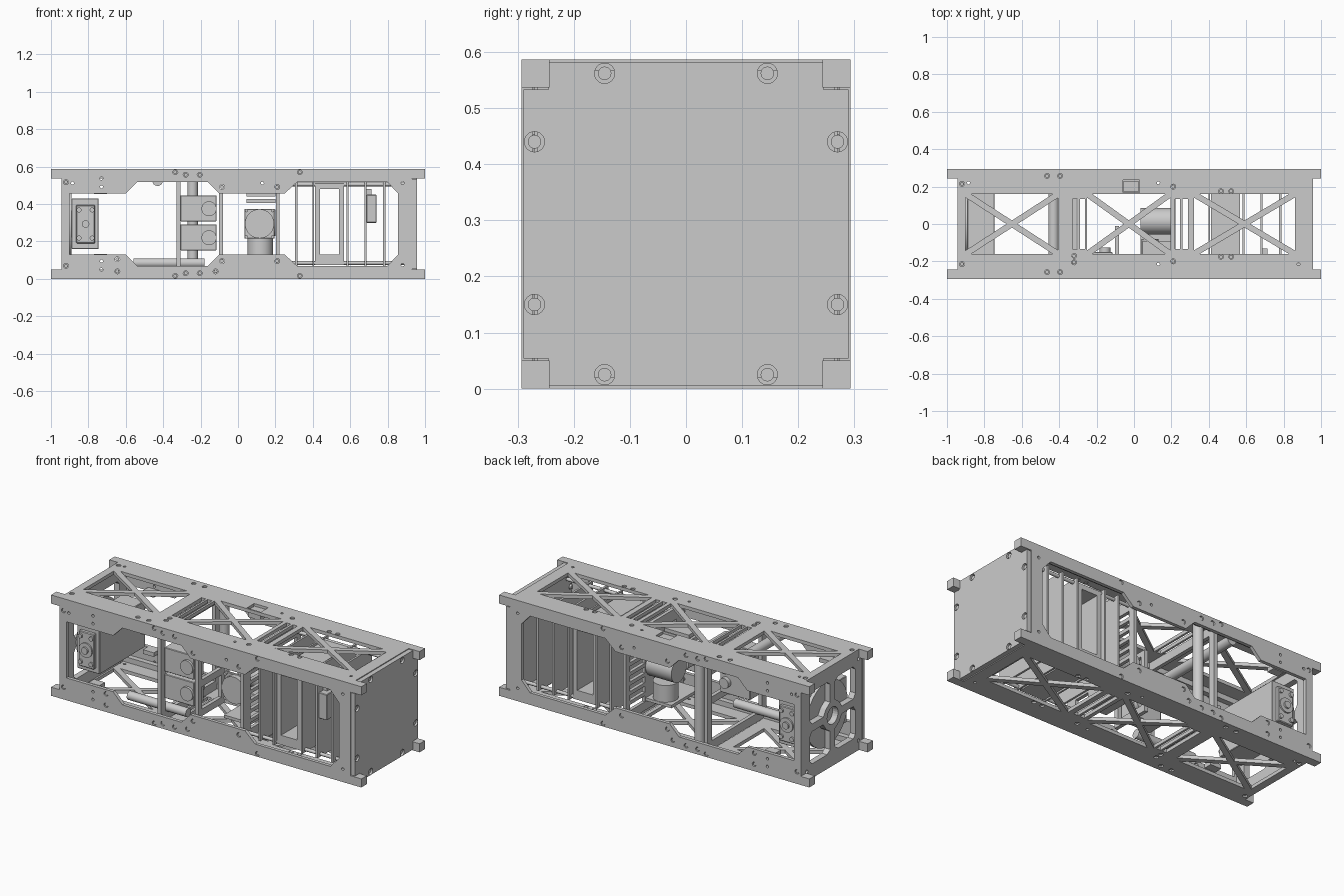
import bpy, bmesh, math
from mathutils import Matrix

if "Cube" in bpy.data.objects:
    bpy.data.objects.remove(bpy.data.objects["Cube"])

W, H, T = 0.293, 0.587, 0.02      # half width, height, panel thickness
ZC = H / 2


def add(name, me):
    ob = bpy.data.objects.new(name, me)
    bpy.context.scene.collection.objects.link(ob)
    return ob


def box(name, x0, x1, y0, y1, z0, z1, bevel=0):
    bm = bmesh.new()
    m = Matrix.Translation(((x0+x1)/2, (y0+y1)/2, (z0+z1)/2)) @ Matrix.Diagonal((x1-x0, y1-y0, z1-z0, 1))
    bmesh.ops.create_cube(bm, size=1, matrix=m)
    if bevel:
        bmesh.ops.bevel(bm, geom=bm.edges[:], offset=bevel, segments=1, affect='EDGES')
    me = bpy.data.meshes.new(name)
    bm.to_mesh(me)
    bm.free()
    return add(name, me)


def cyl(name, c, r, depth, axis, n=32):
    rot = {'x': Matrix.Rotation(math.pi/2, 4, 'Y'), 'y': Matrix.Rotation(math.pi/2, 4, 'X'), 'z': Matrix()}[axis]
    bm = bmesh.new()
    bmesh.ops.create_cone(bm, cap_ends=True, segments=n, radius1=r, radius2=r, depth=depth,
                          matrix=Matrix.Translation(c) @ rot)
    me = bpy.data.meshes.new(name)
    bm.to_mesh(me)
    bm.free()
    me.shade_smooth()
    me.set_sharp_from_angle(angle=math.radians(35))
    return add(name, me)


# Flat plate cut from an outline with holes; pos is the mid-plane position
PLANES = {'xy': lambda p: Matrix.Translation((0, 0, p)),
          'xz': lambda p: Matrix(((1, 0, 0, 0), (0, 0, -1, p), (0, 1, 0, 0), (0, 0, 0, 1))),
          'yz': lambda p: Matrix(((0, 0, 1, p), (1, 0, 0, 0), (0, 1, 0, 0), (0, 0, 0, 1)))}


def plate(name, outer, holes, t, plane, pos):
    cu = bpy.data.curves.new(name, 'CURVE')
    cu.dimensions, cu.fill_mode, cu.extrude = '2D', 'BOTH', t / 2
    for pts in [outer] + holes:
        sp = cu.splines.new('POLY')
        sp.points.add(len(pts) - 1)
        for q, (u, v) in zip(sp.points, pts):
            q.co = (u, v, 0, 1)
        sp.use_cyclic_u = True
    tmp = add(name + "_outline", cu)
    dg = bpy.context.evaluated_depsgraph_get()
    me = bpy.data.meshes.new_from_object(tmp.evaluated_get(dg))
    bpy.data.objects.remove(tmp)
    bm = bmesh.new()
    bm.from_mesh(me)
    bmesh.ops.remove_doubles(bm, verts=bm.verts[:], dist=1e-5)
    bm.transform(PLANES[plane](pos))
    bmesh.ops.recalc_face_normals(bm, faces=bm.faces[:])
    bm.to_mesh(me)
    bm.free()
    me.shade_flat()
    return add(name, me)


def rect(x0, x1, y0, y1):
    return [(x0, y0), (x1, y0), (x1, y1), (x0, y1)]


def circ(u, v, r, n=16):
    return [(u + r*math.cos(2*math.pi*i/n), v + r*math.sin(2*math.pi*i/n)) for i in range(n)]


def tabbed(v0, v1, inset, xl=-0.945, xr=0.93):
    a, b = v0 + inset, v1 - inset
    return [(-1, v0), (1, v0), (1, a), (xr, a), (xr, b), (1, b), (1, v1), (-1, v1), (-1, b), (xl, b), (xl, a), (-1, a)]


def truss(x0, x1, b, d=0.032):
    c, a = (x0+x1)/2, (x1-x0)/2
    L = math.hypot(a, b)
    ex, ey = d/2*L/b, d/2*L/a
    tris = []
    for s in (1, -1):
        tris.append([(c+s*ex, 0), (c+s*a, b-ey), (c+s*a, ey-b)])
        tris.append([(c, s*ey), (c+a-ex, s*b), (c-a+ex, s*b)])
    return tris


# Corner rails
for sy in (-1, 1):
    for z in (T, H - 0.05):
        y = sy * 0.258
        box("corner_rail", -1, 1, y-0.015, y+0.015, z, z+0.03)

# Side panels with one long stepped opening and sunken screws
half = [(-0.90, 0.13), (-0.60, 0.13), (-0.54, 0.07), (-0.16, 0.07), (-0.10, 0.13),
        (0.25, 0.13), (0.315, 0.07), (0.80, 0.07), (0.855, 0.13)]
opening = half + [(x, H - z) for x, z in reversed(half)]
pairs = [(-0.92, 0.07), (-0.335, 0.017), (-0.28, 0.03), (-0.205, 0.03), (-0.085, 0.095), (0.21, 0.095), (0.33, 0.017)]
side_screws = pairs + [(x, H - z) for x, z in pairs] + [(-0.645, 0.04), (-0.645, 0.105), (-0.12, 0.04)]
pins = [(-0.73, 0.05), (-0.73, 0.095), (-0.73, H-0.05), (-0.73, H-0.095), (0.13, H-0.075), (0.88, 0.075), (0.88, H-0.075), (-0.885, H-0.075)]
for s, nm in ((-1, "front"), (1, "back")):
    holes = [opening] + [circ(x, z, 0.013) for x, z in side_screws] + [circ(x, z, 0.008, 12) for x, z in pins]
    plate(nm + "_panel", tabbed(0, H, 0.05), holes, T, 'xz', s*(W - T/2))
    for x, z in side_screws:
        cyl(nm + "_panel_screw", (x, s*(W - 0.013), z), 0.010, 0.016, 'y', 12)

# Top and bottom truss panels
windows = [t for a, b in ((-0.9, -0.405), (-0.25, 0.195), (0.32, 0.86)) for t in truss(a, b, 0.16)]
slots = [rect(a, b, -0.135, 0.135) for a, b in ((-0.33, -0.302), (-0.29, -0.262), (0.218, 0.246), (0.26, 0.288))]
deck_screws = [(x, s*y) for s in (-1, 1) for x, y in
               ((-0.92, 0.215), (-0.465, 0.257), (-0.395, 0.257), (0.21, 0.2), (0.465, 0.175), (0.52, 0.175))]
deck_screws += [(-0.32, -0.17), (-0.32, -0.205)]
for z, s, nm in ((T/2, -1, "bottom"), (H - T/2, 1, "top")):
    holes = windows + slots + [circ(x, y, 0.013) for x, y in deck_screws] + \
        [circ(x, y, 0.008, 12) for x, y in ((-0.885, 0.22), (0.13, 0.22), (0.13, -0.215), (0.88, -0.215))]
    if s > 0:
        holes.append(rect(-0.06, 0.03, 0.168, 0.235))
    plate(nm + "_panel", tabbed(T-W, W-T, 0.03), holes, T, 'xy', z)
    for x, y in deck_screws:
        cyl(nm + "_panel_screw", (x, y, z - s*0.003), 0.010, 0.014, 'z', 12)

# Solid end plate with notched corners and recessed screws
spots = [(s*y, z) for s in (-1, 1) for y, z in ((0.145, 0.025), (0.145, H-0.025), (0.27, 0.15), (0.27, 0.44))]
a, b, c = 0.245, 0.29, 0.054
end_outline = [(-a, 0.005), (a, 0.005), (a, c), (b, c), (b, H-c), (a, H-c), (a, H-0.005), (-a, H-0.005),
               (-a, H-c), (-b, H-c), (-b, c), (-a, c)]
plate("end_plate", end_outline, [circ(y, z, 0.018, 24) for y, z in spots], 0.027, 'yz', 0.9435)
for y, z in spots:
    cyl("end_plate_screw", (0.936, y, z), 0.012, 0.028, 'x', 20)

# Open end frame: four windows around a drilled octagonal hub
quad = [(0.022, 0.085), (0.022, 0.19), (0.05, 0.21), (0.19, 0.21), (0.21, 0.19), (0.21, 0.05), (0.19, 0.022), (0.085, 0.022), (0.06, 0.06)]
quads = [[(sy*y, ZC + sz*z) for y, z in quad] for sy in (-1, 1) for sz in (-1, 1)]
rim = [circ(sy*0.238, ZC + sz*0.238, 0.01, 12) for sy in (-1, 1) for sz in (-1, 1)]
plate("end_frame", rect(-0.272, 0.272, T, H-T), quads + rim + [circ(0, ZC, 0.05, 24)], 0.035, 'yz', -0.9275)

# Instrument housing behind the open end
cyl("housing_disc", (-0.9, 0, ZC), 0.19, 0.02, 'x', 48)
box("instrument_housing", -0.89, -0.745, -0.21, 0.21, 0.16, 0.43, 0.003)
for s in (-1, 1):
    box("housing_cover", -0.865, -0.765, s*0.222-0.012, s*0.222+0.012, 0.19, 0.395, 0.004)
    cyl("housing_hub", (-0.815, s*0.236, ZC), 0.042, 0.012, 'y')
    cyl("housing_shaft", (-0.815, s*0.242, ZC), 0.02, 0.02, 'y', 20)
    for dx in (-0.035, 0.035):
        for dz in (-0.075, 0.075):
            cyl("housing_bolt", (-0.815+dx, s*0.236, ZC+dz), 0.013, 0.014, 'y', 16)
    for z in (0.12, 0.465):
        box("housing_bracket", -0.77, -0.70, s*0.25-0.025, s*0.25+0.025, z-0.012, z+0.012)

# Three torque rods, one per axis
cyl("torque_rod_y", (-0.43, 0, 0.525), 0.028, 0.53, 'y')
cyl("torque_rod_x", (-0.37, -0.2, 0.085), 0.025, 0.38, 'x')
cyl("torque_rod_z", (-0.242, 0.22, ZC), 0.028, 0.54, 'z')

# Inner frames and slotted bulkhead
plate("inner_frame", rect(-0.27, 0.27, T, H-T), [rect(-0.23, 0.23, 0.07, H-0.07)], 0.022, 'yz', -0.318)
plate("wheel_bracket", rect(-0.25, -0.01, 0.1, 0.46), [rect(-0.22, -0.04, 0.14, 0.27), rect(-0.22, -0.04, 0.31, 0.43)], 0.022, 'yz', -0.09)
rungs = [rect(u0, u1, 0.10+i*0.056, 0.135+i*0.056) for i in range(7) for u0, u1 in ((0.09, 0.225), (-0.2, -0.1))]
plate("slotted_bulkhead", rect(-0.265, 0.265, 0.05, 0.537), rungs + [circ(0, ZC, 0.06, 24)], 0.02, 'yz', 0.212)

# Pair of small actuators near the front
for z in (0.22, 0.375):
    box("actuator_body", -0.307, -0.115, -0.24, -0.15, z-0.068, z+0.072, 0.003)
    cyl("actuator_cap", (-0.155, -0.245, z), 0.04, 0.02, 'y')
    cyl("actuator_pin", (-0.155, -0.14, z), 0.03, 0.03, 'y', 20)

# Reaction wheels on three axes
box("wheel_mount", 0.035, 0.195, -0.175, -0.16, 0.215, 0.375, 0.003)
cyl("wheel_y", (0.115, -0.185, 0.295), 0.078, 0.04, 'y', 40)
cyl("wheel_y_motor", (0.085, -0.12, 0.295), 0.045, 0.08, 'y')
for dx in (-0.07, 0.07):
    for dz in (-0.07, 0.07):
        cyl("wheel_mount_bolt", (0.115+dx, -0.178, 0.295+dz), 0.009, 0.014, 'y', 12)
cyl("wheel_x", (0.118, 0.015, 0.3), 0.07, 0.166, 'x', 40)
cyl("wheel_z", (0.12, 0.015, 0.17), 0.068, 0.1, 'z', 40)
box("wheel_base", 0.035, 0.2, -0.18, 0.085, 0.105, 0.122)
for z in (0.405, 0.44):
    box("wheel_top_plate", 0.045, 0.2, -0.18, -0.09, z, z+0.022)
box("top_connector", -0.055, 0.025, 0.17, 0.23, 0.535, 0.575)

# Electronics stack: boards, open battery case, spacer rods
for x, t in ((0.312, 0.012), (0.402, 0.01), (0.585, 0.01), (0.682, 0.012), (0.782, 0.012)):
    box("circuit_board", x-t/2, x+t/2, -0.25, 0.25, 0.07, 0.52)
plate("battery_case", rect(0.412, 0.566, 0.075, 0.51), [rect(0.438, 0.54, 0.13, 0.48)], 0.46, 'xz', 0)
for y in (-0.22, 0.22):
    for z in (0.085, 0.505):
        cyl("spacer_rod", (0.57, y, z), 0.01, 0.7, 'x', 12)
box("board_connector", 0.688, 0.74, -0.24, -0.17, 0.30, 0.45, 0.003)
box("board_plug", 0.688, 0.715, -0.2, -0.13, 0.44, 0.48)
